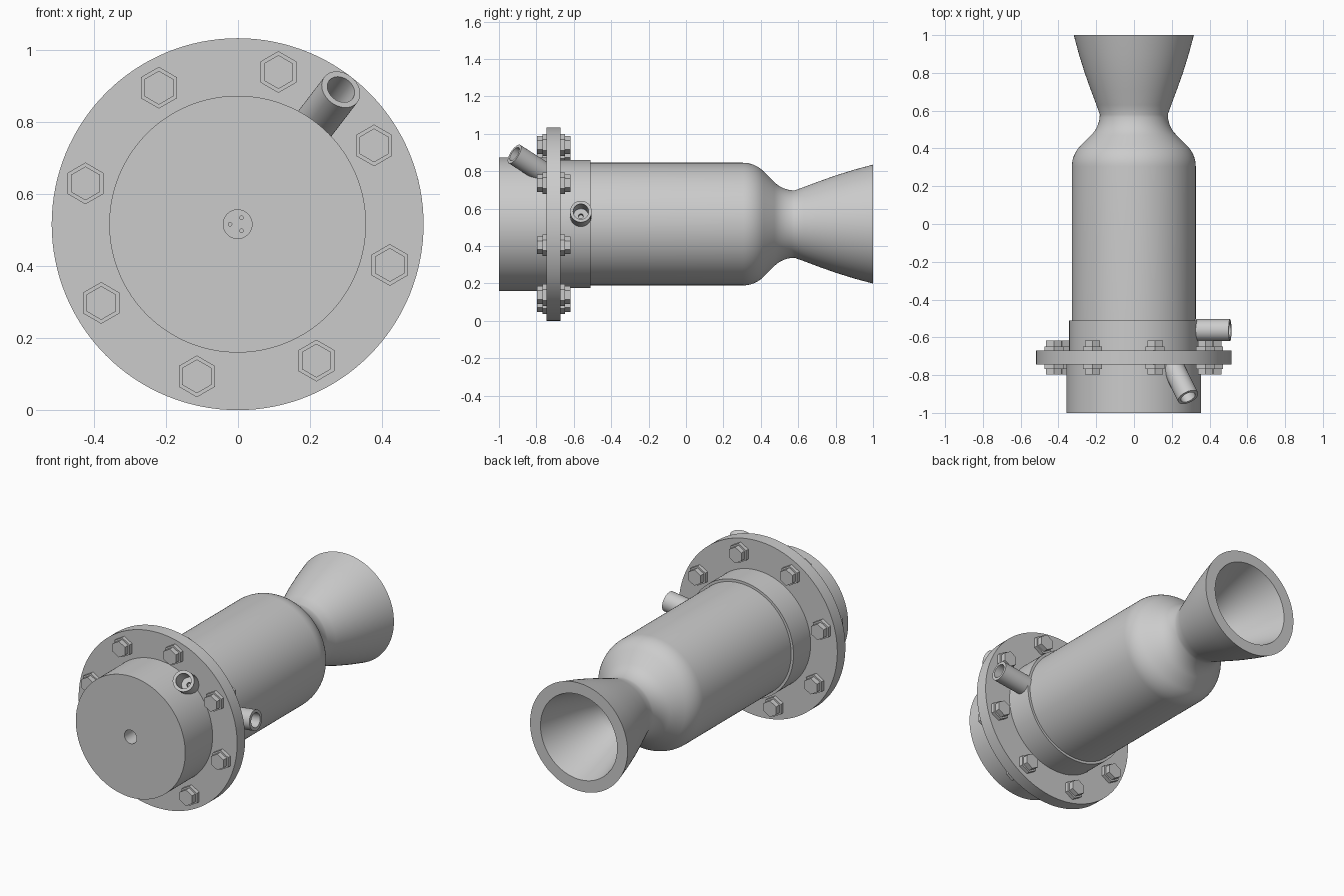
import bpy, bmesh
from math import sin, cos, pi, radians, sqrt
from mathutils import Vector, Matrix

if "Cube" in bpy.data.objects:
    bpy.data.objects.remove(bpy.data.objects["Cube"])

CX, CZ = -0.001, 0.517          # position of the long axis (runs along y)
Y_AXIS = Vector((0, 1, 0))


def frame(origin, axis):
    return Matrix.Translation(origin) @ Vector(axis).to_track_quat('Z', 'Y').to_matrix().to_4x4()


def add(name, bm, mat):
    bmesh.ops.remove_doubles(bm, verts=bm.verts, dist=1e-5)
    bmesh.ops.recalc_face_normals(bm, faces=bm.faces)
    bm.transform(mat)
    me = bpy.data.meshes.new(name)
    bm.to_mesh(me)
    bm.free()
    ob = bpy.data.objects.new(name, me)
    bpy.context.collection.objects.link(ob)
    return ob


def lathe(name, profile, mat, steps=96, closed=False):
    """Revolve (radius, height) points about local z."""
    bm = bmesh.new()
    vs = [bm.verts.new((r, 0, h)) for r, h in profile]
    pairs = list(zip(vs, vs[1:])) + ([(vs[-1], vs[0])] if closed else [])
    es = [bm.edges.new(p) for p in pairs]
    bmesh.ops.spin(bm, geom=vs + es, cent=(0, 0, 0), axis=(0, 0, 1),
                   angle=2 * pi, steps=steps, use_merge=True)
    return add(name, bm, mat)


def rod(name, r, h0, h1, mat, steps=32):
    return lathe(name, [(0, h0), (r, h0), (r, h1), (0, h1)], mat, steps)


def cut(ob, cutters):
    for c in cutters:
        m = ob.modifiers.new("cut", 'BOOLEAN')
        m.operation, m.solver, m.object = 'DIFFERENCE', 'EXACT', c
    bpy.context.view_layer.update()
    dg = bpy.context.evaluated_depsgraph_get()
    me = bpy.data.meshes.new_from_object(ob.evaluated_get(dg))
    ob.modifiers.clear()
    ob.data = me
    for c in cutters:
        bpy.data.objects.remove(c)


def polar(angle, r, y):
    a = radians(angle)
    return Vector((CX + r * cos(a), y, CZ + r * sin(a)))


MAIN = frame((CX, 0, CZ), Y_AXIS)

# injector head with bolting flange and central inlet bore
head = lathe("injector_head", [(0, -0.76), (0.04, -0.76), (0.04, -1), (0.357, -1), (0.357, -0.745),
                               (0.517, -0.745), (0.517, -0.67), (0, -0.67)], MAIN, 128)

# chamber and nozzle: outer contour forward, inner contour back
R = 0.153
shoulder = [(0.328 - R + R * cos(t), 0.305 + R * sin(t)) for t in [radians(45 * i / 8) for i in range(9)]]
throat = [(0.18 + R - R * cos(t), 0.58 - R * sin(t)) for t in [radians(45 * (8 - i) / 8) for i in range(9)]]
bell = [(0.198, 0.63), (0.228, 0.71), (0.26, 0.8), (0.291, 0.9), (0.318, 1.0)]
outer = [(0.343, -0.67), (0.343, -0.51), (0.328, -0.51)] + shoulder + throat + bell
inner = [(r - 0.068, y) for r, y in shoulder + throat + bell]
chamber = lathe("chamber_and_nozzle", outer + inner[::-1] + [(0.26, -0.67)], MAIN, 128, True)


# inlet pipes: hollow stub, matching bore and a fine feed hole behind it
def pipe(name, tip, d, length, host, extra=()):
    m = frame(tip, d)
    lathe(name, [(0.041, -length), (0.058, -length), (0.058, 0), (0.041, 0)], m, 48, True)
    cut(host, [rod("bore_cutter", 0.0412, -length + 0.02, 0.1, m, 48),
               rod("feed_cutter", 0.013, -length - 0.03, -length + 0.03, m, 16), *extra])


# three fine holes at the bottom of the central inlet
holes = [rod("orifice_cutter", 0.005, -0.8, -0.72, frame(polar(a, 0.021, 0), Y_AXIS), 12)
         for a in (60, 180, 300)]

up = polar(52.5, 1, 0) - polar(52.5, 0, 0)
tilt = radians(39)
pipe("upper_inlet_pipe", polar(52.5, 0.472, -0.917), up * sin(tilt) - Y_AXIS * cos(tilt), 0.25, head, holes)
side = polar(7.5, 1, 0) - polar(7.5, 0, 0)
pipe("side_inlet_pipe", polar(7.5, 0.514, -0.562), side, 0.21, chamber)

for ob in list(bpy.context.collection.objects):
    bpy.ops.object.select_all(action='DESELECT')
    ob.select_set(True)
    bpy.context.view_layer.objects.active = ob
    bpy.ops.object.shade_smooth_by_angle(angle=radians(30))

# eight stepped hex bolts, heads in front and nuts behind the flange
for i in range(8):
    for label, y, s in (("head", -0.745, -1), ("nut", -0.67, 1)):
        m = frame(polar(30 + 45 * i, 0.438, y), (0, s, 0))
        hexa = [(0, -0.01), (0.058, -0.01), (0.058, 0.022), (0.047, 0.022), (0.047, 0.052), (0, 0.052)]
        # turn each hexagon so that a corner points straight up
        probe = (m.to_3x3() @ Vector((1, 0, 0)))
        spin = 0 if abs(probe.z) > 0.9 else pi / 2
        lathe(f"bolt_{label}_{i + 1}", hexa, m @ Matrix.Rotation(spin, 4, 'Z'), 6)
